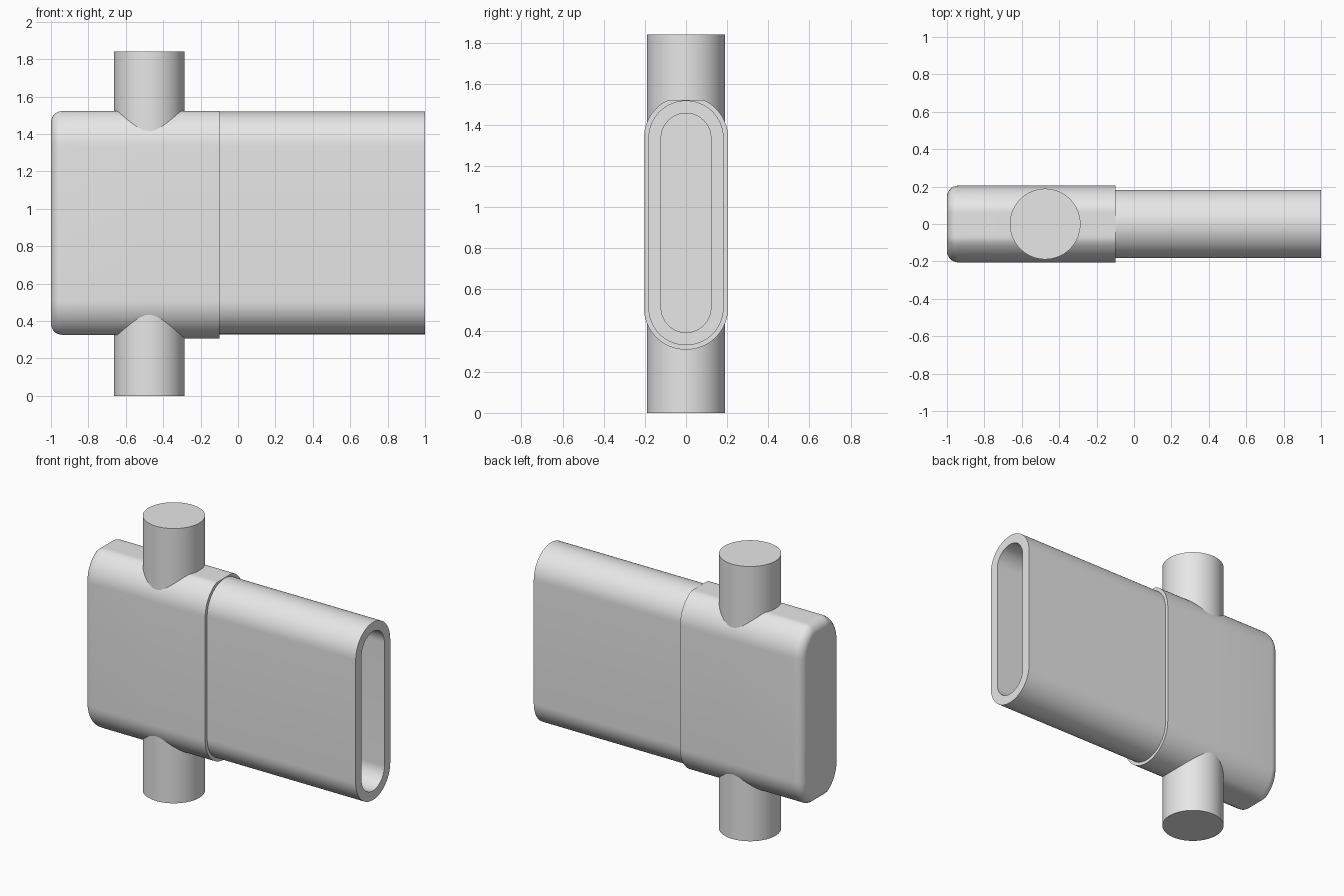
import bpy, bmesh, math

default = bpy.data.objects.get("Cube")
if default:
    bpy.data.objects.remove(default, do_unlink=True)

grey = bpy.data.materials.new("light_grey")
grey.use_nodes = True
grey.diffuse_color = (0.8, 0.8, 0.8, 1)
grey.node_tree.nodes["Principled BSDF"].inputs["Base Color"].default_value = grey.diffuse_color

MID_Z = 0.924      # height of the long axis
STRAIGHT = 0.412   # half length of the straight sides
ARC_STEPS = 32


def finish(bm, name):
    bmesh.ops.recalc_face_normals(bm, faces=bm.faces)
    mesh = bpy.data.meshes.new(name)
    bm.to_mesh(mesh)
    bm.free()
    mesh.materials.append(grey)
    obj = bpy.data.objects.new(name, mesh)
    bpy.context.collection.objects.link(obj)
    bpy.ops.object.select_all(action='DESELECT')
    obj.select_set(True)
    bpy.context.view_layer.objects.active = obj
    bpy.ops.object.shade_smooth_by_angle(angle=math.radians(30))
    return obj


def slot_ring(bm, x, radius, top=1.0, bottom=1.0):
    """Round-ended slot outline, its ends flattened at top and bottom."""
    ring = []
    for side in (1, -1):
        for i in range(ARC_STEPS + 1):
            a = math.pi * i / ARC_STEPS
            y = side * radius * math.cos(a)
            z = side * (STRAIGHT + radius * math.sin(a))
            ring.append(bm.verts.new((x, y, MID_Z + max(-bottom, min(top, z)))))
    return ring


def loft(name, sections):
    bm = bmesh.new()
    rings = [slot_ring(bm, *s) for s in sections]
    for a, b in zip(rings, rings[1:]):
        for i in range(len(a)):
            j = (i + 1) % len(a)
            bm.faces.new((a[i], a[j], b[j], b[i]))
    bm.faces.new(rings[0])
    bm.faces.new(rings[-1])
    return finish(bm, name)


# Housing: rounded closed end, flat top, underside flat only behind the pipe
RADIUS, FLAT, FILLET, PIPE_X = 0.205, 0.598, 0.06, -0.475
sections = []
for i in range(9):
    a = math.pi / 2 * i / 8
    inset = FILLET * (1 - math.sin(a))
    x = -1 + FILLET * (1 - math.cos(a))
    sections.append((x, RADIUS - inset, FLAT - inset, FLAT - inset))
sections += [(PIPE_X, RADIUS, FLAT, FLAT),
             (PIPE_X + 0.001, RADIUS, FLAT),
             (-0.10, RADIUS, FLAT)]
loft("housing", sections)

# Hollow flat tube with an open end
loft("flat_tube", [(-0.15, 0.183), (1.0, 0.183), (1.0, 0.121), (-0.09, 0.121)])

# Upper and lower round pipes
for name, low, high in (("upper_pipe", 1.30, 1.84), ("lower_pipe", 0.0, 0.55)):
    bm = bmesh.new()
    bmesh.ops.create_cone(bm, cap_ends=True, segments=64, radius1=0.189,
                          radius2=0.189, depth=high - low)
    bmesh.ops.translate(bm, verts=bm.verts, vec=(PIPE_X, 0, (low + high) / 2))
    finish(bm, name)
